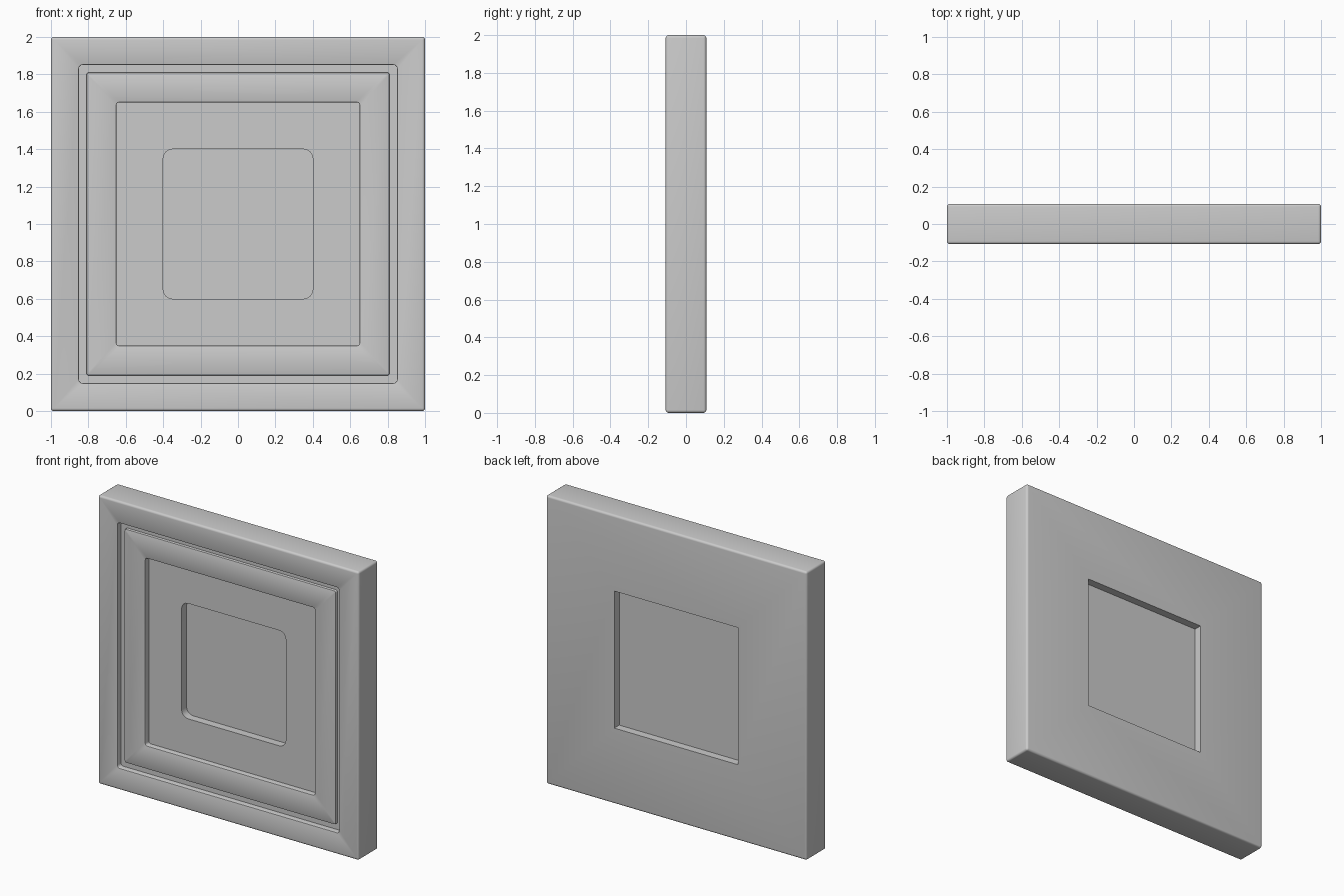
import bpy, bmesh
from math import sin, cos, pi

if "Cube" in bpy.data.objects:
    bpy.data.objects.remove(bpy.data.objects["Cube"])

H = 0.1075     # half thickness of the slab
B = 0.015      # rounding of the outer edges
E = 0.005      # rounding of the recess lips
SEG = 4        # segments per rounded corner


def arc(edge, r, y, outward):
    """Quarter-round rim between the front/back face and the side walls."""
    s = 1 if y > 0 else -1
    rings = []
    for i in range(SEG + 1):
        a = pi / 2 * i / SEG
        k = r * sin(a)
        rings.append((edge - r + k, k, y - s * r * (1 - cos(a))))
    return rings if outward else rings[::-1]


def ring(bm, half, radius, y):
    """Rounded square loop in the XZ plane, centred on z = 1."""
    c, verts = half - radius, []
    for q in range(4):
        sx, sz = ((1, 1), (-1, 1), (-1, -1), (1, -1))[q]
        for i in range(SEG + 1):
            a = pi / 2 * (q + i / SEG)
            verts.append(bm.verts.new((sx * c + radius * cos(a), y,
                                       1 + sz * c + radius * sin(a))))
    return verts


def wall(half, radius, top, floor, lip=1):
    """Step between two depths; lip is the direction the top lies in."""
    return [(half + lip * E, radius + lip * E, -H + top),
            (half + lip * 0.3 * E, radius + lip * 0.3 * E, -H + top + 0.3 * E),
            (half, radius, -H + top + E),
            (half, radius, -H + floor)]


# Concentric section from the front centre, round the rim, to the back centre
rings = [(0.40, 0.05, -H + 0.115), (0.40, 0.05, -H + 0.06)]     # centre recess
rings += wall(0.65, 0.015, 0.02, 0.06)[::-1]                     # middle recess
rings += wall(0.81, 0.012, 0.02, 0.04, -1)                       # groove inner
rings += wall(0.85, 0.018, 0.0, 0.04)[::-1]                      # groove outer
rings += arc(1.0, B, -H, True)                                   # front rim
rings += arc(1.0, B, H, False)                                   # back rim
rings += [(0.475, 0.0, H), (0.475, 0.0, H - 0.055)]              # back recess

bm = bmesh.new()
loops = [ring(bm, *r) for r in rings]
for a, b in zip(loops, loops[1:]):
    n = len(a)
    for i in range(n):
        j = (i + 1) % n
        bm.faces.new((a[i], a[j], b[j], b[i]))
bm.faces.new(loops[0])
bm.faces.new(loops[-1])
bmesh.ops.remove_doubles(bm, verts=bm.verts, dist=1e-5)
bmesh.ops.recalc_face_normals(bm, faces=bm.faces)

mesh = bpy.data.meshes.new("recessed_panel")
bm.to_mesh(mesh)
bm.free()
panel = bpy.data.objects.new("recessed_panel", mesh)
bpy.context.collection.objects.link(panel)
bpy.context.view_layer.objects.active = panel
panel.select_set(True)
bpy.ops.object.shade_smooth_by_angle(angle=pi / 6)
